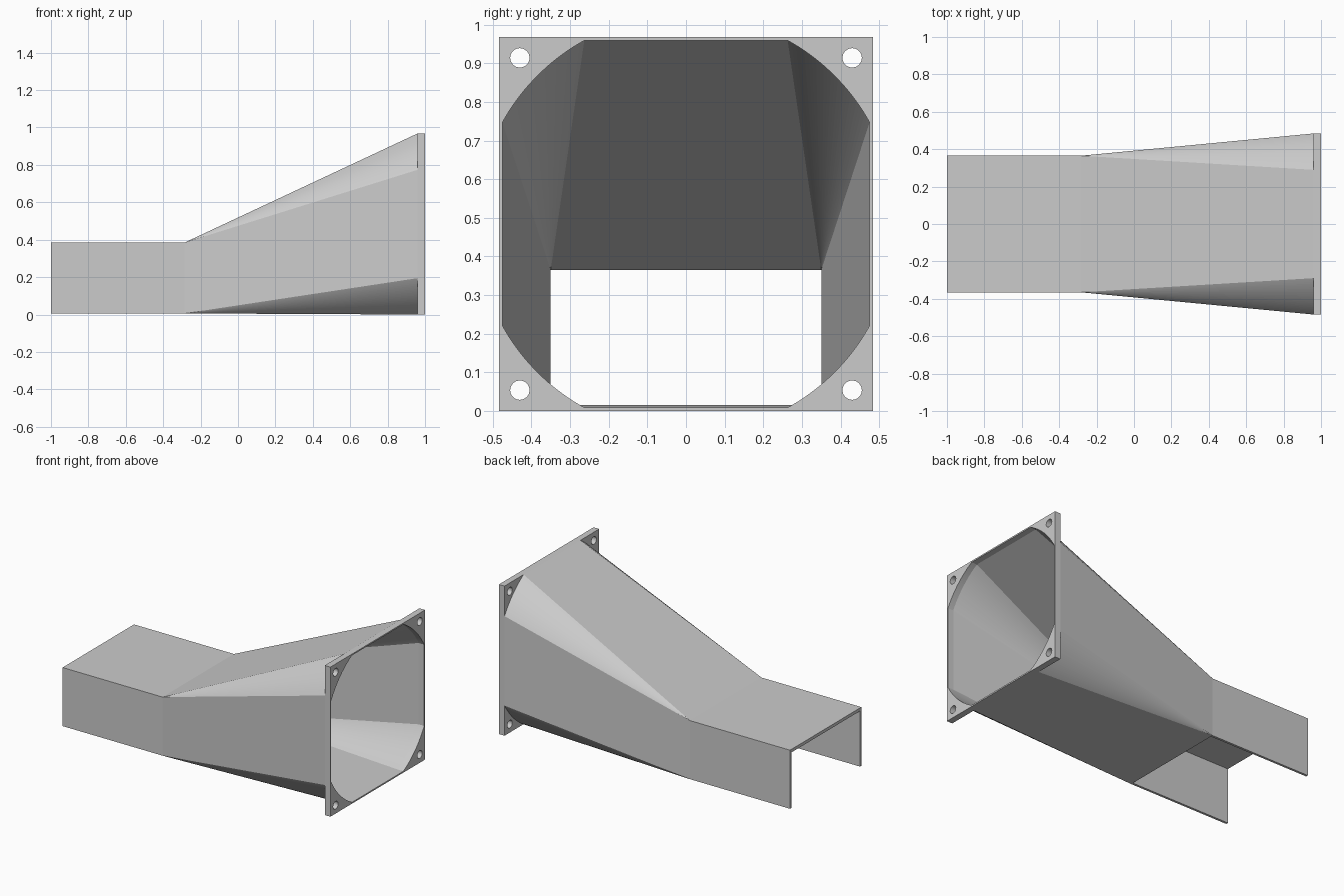
import bpy, bmesh, math
from mathutils import Vector

cube = bpy.data.objects.get("Cube")
if cube:
    bpy.data.objects.remove(cube, do_unlink=True)

HALF = 0.484                 # half width of the square flange
X_END, X_BEND, X_PLATE, X_FACE = -1.0, -0.285, 0.96, 1.0
ARC = 24                     # segments per rounded corner

grey = bpy.data.materials.new("light grey plastic")
grey.use_nodes = True
grey.diffuse_color = (0.6, 0.6, 0.6, 1)
grey.node_tree.nodes["Principled BSDF"].inputs["Base Color"].default_value = (0.6, 0.6, 0.6, 1)


def finish(bm, name):
    bmesh.ops.recalc_face_normals(bm, faces=bm.faces)
    mesh = bpy.data.meshes.new(name)
    bm.to_mesh(mesh)
    bm.free()
    mesh.materials.append(grey)
    obj = bpy.data.objects.new(name, mesh)
    bpy.context.collection.objects.link(obj)
    return obj


def circle(y, z, r, n=32):
    return [(y + r * math.cos(2 * math.pi * i / n), z + r * math.sin(2 * math.pi * i / n))
            for i in range(n)]


def clipped_circle(r, half):
    """Circle cut off by a square: four flats joined by four arcs."""
    start = math.acos(half / r)
    sweep = math.pi / 2 - 2 * start
    pts = []
    for q in range(4):
        for i in range(ARC + 1):
            a = q * math.pi / 2 + start + sweep * i / ARC
            pts.append((r * math.cos(a), HALF + r * math.sin(a)))
    return pts


def corner_ring(half, low, high):
    """Rectangle with each corner repeated to pair with one arc."""
    corners = [(half, high), (-half, high), (-half, low), (half, low)]
    return [c for c in corners for _ in range(ARC + 1)]


# Flange: square plate with the large opening and four screw holes
opening = clipped_circle(0.543, 0.475)
square = [(-HALF, 0), (HALF, 0), (HALF, 2 * HALF), (-HALF, 2 * HALF)]
holes = [circle(sy * 0.43, HALF + sz * 0.43, 0.025) for sy in (-1, 1) for sz in (-1, 1)]
bm = bmesh.new()
edges = []
for loop in [square, opening] + holes:
    vs = [bm.verts.new((X_PLATE, y, z)) for y, z in loop]
    edges += [bm.edges.new((vs[i - 1], vs[i])) for i in range(len(vs))]
bmesh.ops.triangle_fill(bm, edges=edges, use_beauty=True, normal=Vector((1, 0, 0)))
ext = bmesh.ops.extrude_face_region(bm, geom=bm.faces[:], use_keep_orig=True)
bmesh.ops.translate(bm, vec=(X_FACE - X_PLATE, 0, 0),
                    verts=[g for g in ext["geom"] if isinstance(g, bmesh.types.BMVert)])
finish(bm, "mounting_flange")

# Transition: inner and outer skins from the rectangle to the clipped circle
bm = bmesh.new()
small_rings = []
for small, large in ((corner_ring(0.365, 0.006, 0.385), clipped_circle(0.564, HALF)),
                     (corner_ring(0.35, 0.016, 0.365), opening)):
    a = [bm.verts.new((X_BEND, y, z)) for y, z in small]
    b = [bm.verts.new((X_PLATE, y, z)) for y, z in large]
    for i in range(len(a)):
        if a[i - 1].co == a[i].co:
            bm.faces.new((a[i], b[i - 1], b[i]))
        else:
            bm.faces.new((a[i - 1], b[i - 1], b[i], a[i]))
    small_rings.append(a)
# Exposed edge of the floor
outer, inner = small_rings
left, right = 3 * (ARC + 1) - 1, 3 * (ARC + 1)
bm.faces.new((outer[left], outer[right], inner[right], inner[left]))
bmesh.ops.remove_doubles(bm, verts=bm.verts[:], dist=0.0001)
finish(bm, "transition_duct")

# Channel: straight outlet, open underneath
section = [(-0.365, 0.006), (-0.365, 0.385), (0.365, 0.385), (0.365, 0.006),
           (0.35, 0.006), (0.35, 0.365), (-0.35, 0.365), (-0.35, 0.006)]
bm = bmesh.new()
face = bm.faces.new([bm.verts.new((X_END, y, z)) for y, z in section])
ext = bmesh.ops.extrude_face_region(bm, geom=[face], use_keep_orig=True)
bmesh.ops.translate(bm, vec=(X_BEND - X_END, 0, 0),
                    verts=[g for g in ext["geom"] if isinstance(g, bmesh.types.BMVert)])
finish(bm, "outlet_channel")
